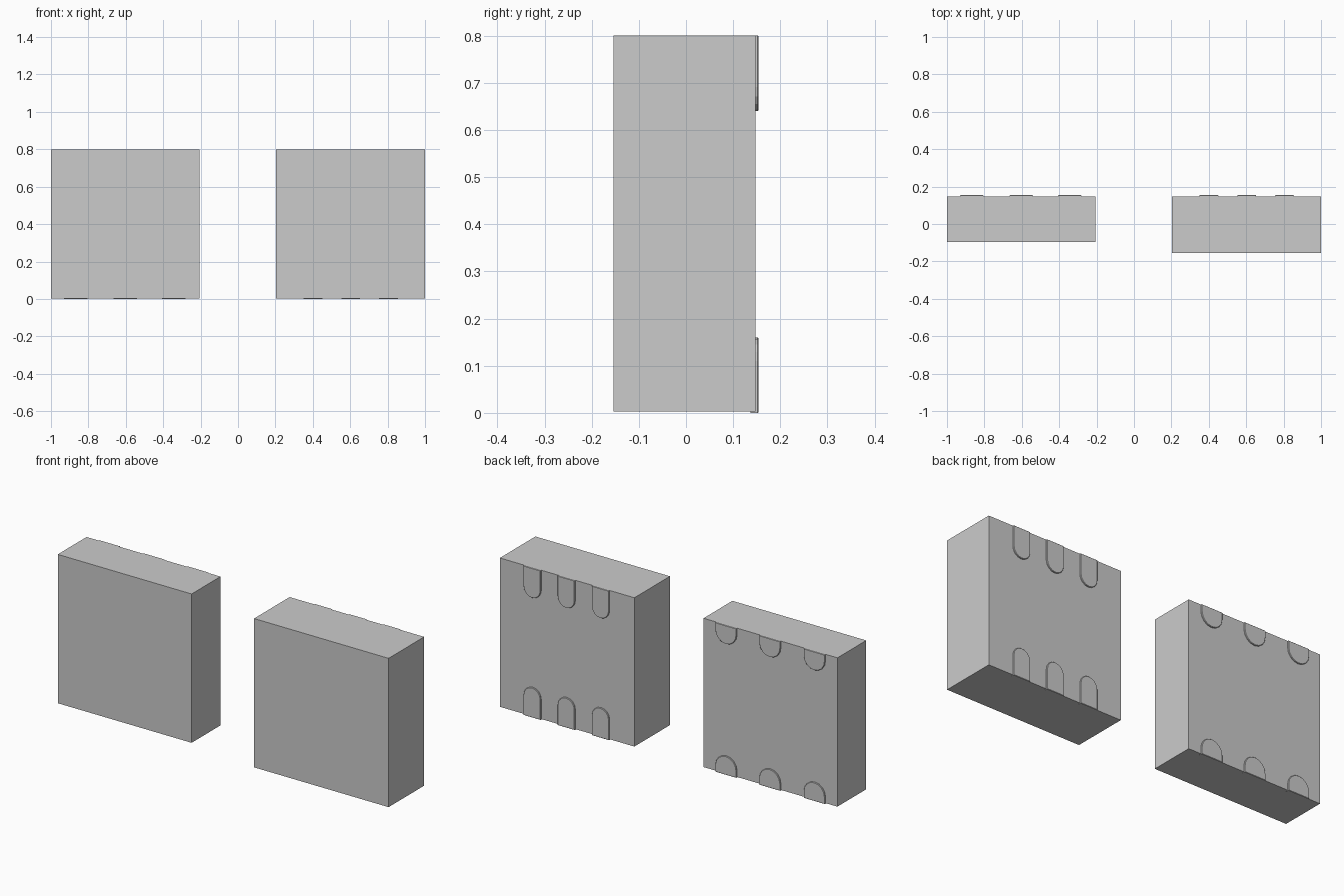
import bpy, bmesh, math

if "Cube" in bpy.data.objects:
    bpy.data.objects.remove(bpy.data.objects["Cube"])

H = 0.80      # block height
BACK = 0.147  # back face of the blocks
PROUD = 0.154 # outer face of the raised tabs


def finish(bm, name):
    bmesh.ops.recalc_face_normals(bm, faces=bm.faces)
    me = bpy.data.meshes.new(name)
    bm.to_mesh(me)
    bm.free()
    ob = bpy.data.objects.new(name, me)
    bpy.context.collection.objects.link(ob)
    return ob


def block(name, x0, x1, y0):
    bm = bmesh.new()
    bmesh.ops.create_cube(bm, size=1)
    for v in bm.verts:
        v.co.x = x1 if v.co.x > 0 else x0
        v.co.y = BACK if v.co.y > 0 else y0
        v.co.z = H if v.co.z > 0 else 0.003
    return finish(bm, name)


def tab(name, cx, width, length, top):
    # U-shaped tab: straight sides from the block edge, rounded inner end
    r = width / 2
    pts = [(r, 0)]
    pts += [(r * math.cos(a), length - r + r * math.sin(a))
            for a in (math.pi * i / 8 for i in range(9))]
    pts += [(-r, 0)]
    bm = bmesh.new()
    back = [bm.verts.new((cx + x, BACK - 0.01, H - d if top else d)) for x, d in pts]
    face = bm.faces.new(back)
    ext = bmesh.ops.extrude_face_region(bm, geom=[face])["geom"]
    for v in ext:
        if isinstance(v, bmesh.types.BMVert):
            v.co.y = PROUD
    rim = [e for e in bm.edges if all(abs(v.co.y - PROUD) < 1e-5 for v in e.verts)]
    bmesh.ops.bevel(bm, geom=rim, offset=0.002, segments=1, affect='EDGES')
    return finish(bm, name)


# Two thick square blocks
block("left_block", -1.0, -0.207, -0.097)
block("right_block", 0.203, 1.0, -0.154)

# Rows of three tabs along the top and bottom of each back face
rows = [("left", (-0.867, -0.603, -0.343), 0.125, 0.10),
        ("right", (0.40, 0.603, 0.805), 0.101, 0.16)]
for side, centres, width, length in rows:
    for i, cx in enumerate(centres):
        for end in ("top", "bottom"):
            tab(f"{side}_{end}_tab_{i + 1}", cx, width, length, end == "top")
